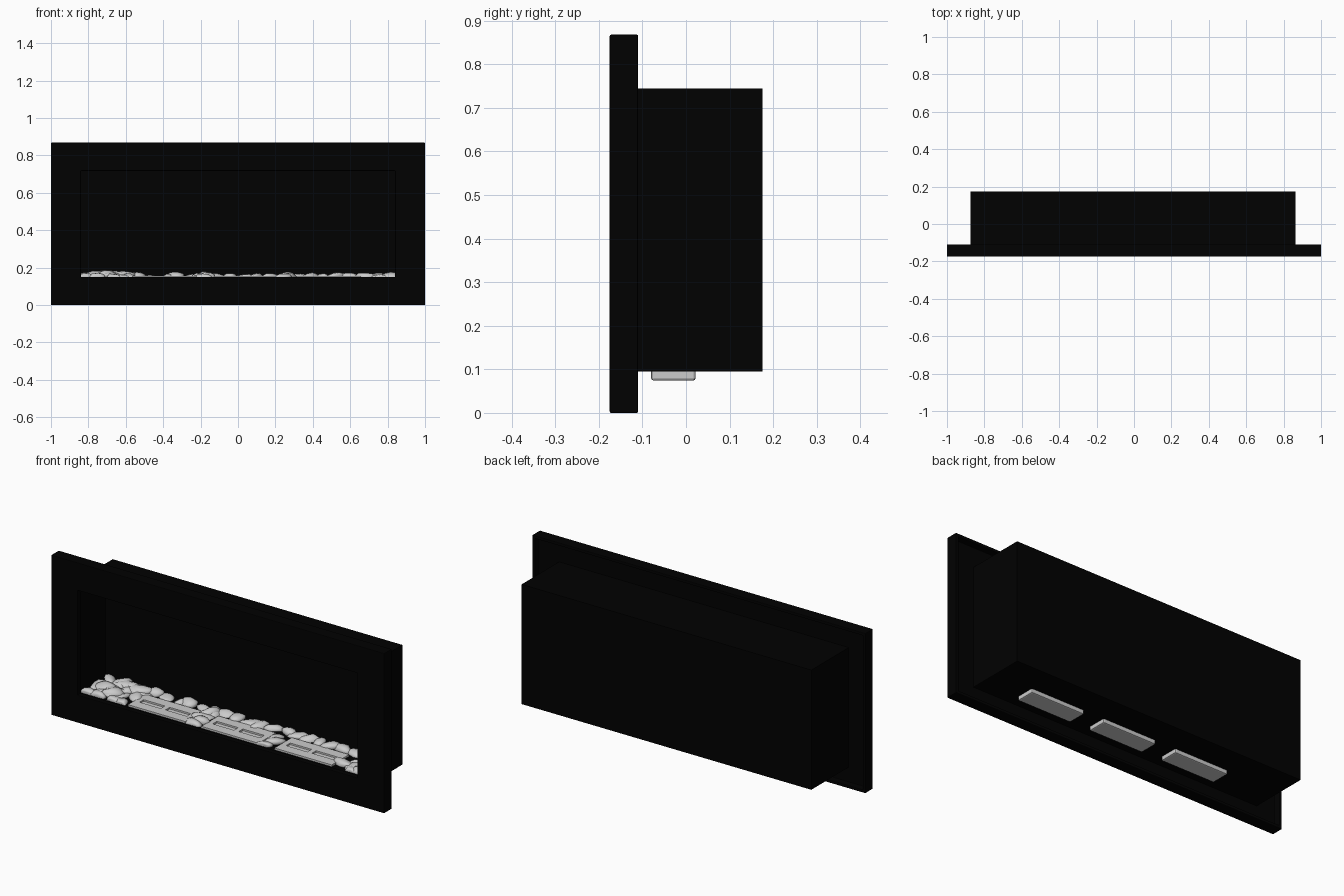
import bpy, bmesh, math, random
from mathutils import Vector, Matrix, noise

if "Cube" in bpy.data.objects:
    bpy.data.objects.remove(bpy.data.objects["Cube"])

random.seed(7)


def material(name, r, g, b):
    m = bpy.data.materials.new(name)
    m.diffuse_color = (r, g, b, 1)
    m.use_nodes = True
    m.node_tree.nodes["Principled BSDF"].inputs["Base Color"].default_value = m.diffuse_color
    return m


BLACK = material("matte_black", 0.0003, 0.0003, 0.0003)
GREY = material("pale_grey", 0.6, 0.6, 0.6)


def make_object(name, bm, mat, bevel=0.0, smooth=False, recalc=True):
    if recalc:
        bmesh.ops.recalc_face_normals(bm, faces=bm.faces)
    me = bpy.data.meshes.new(name)
    bm.to_mesh(me)
    bm.free()
    me.materials.append(mat)
    for p in me.polygons:
        p.use_smooth = smooth
    ob = bpy.data.objects.new(name, me)
    bpy.context.collection.objects.link(ob)
    if bevel:
        mod = ob.modifiers.new("bevel", 'BEVEL')
        mod.width = bevel
        mod.segments = 2
        mod.limit_method = 'ANGLE'
    return ob


def add_box(bm, x0, x1, y0, y1, z0, z1):
    mat = Matrix.Translation(((x0 + x1) / 2, (y0 + y1) / 2, (z0 + z1) / 2)) \
        @ Matrix.Diagonal((x1 - x0, y1 - y0, z1 - z0, 1))
    return bmesh.ops.create_cube(bm, size=1, matrix=mat)["verts"]


def open_front(bm):
    bm.normal_update()
    front = [f for f in bm.faces if f.normal.y < -0.9]
    bmesh.ops.delete(bm, geom=front, context='FACES_ONLY')


# front surround: ring with the viewing opening, hollowed at the back behind a rim
bm = bmesh.new()


def loop(x, z0, z1, y):
    return [bm.verts.new(c) for c in ((-x, y, z0), (x, y, z0), (x, y, z1), (-x, y, z1))]


W, FLOOR, CEIL = 0.84, 0.15, 0.718
FRONT, WEB, RIM, T = -0.175, -0.145, -0.11, 0.016
rings = [loop(1, 0, 0.868, FRONT), loop(1, 0, 0.868, RIM),
         loop(1 - T, T, 0.868 - T, RIM), loop(1 - T, T, 0.868 - T, WEB),
         loop(W, FLOOR, CEIL, WEB), loop(W, FLOOR, CEIL, FRONT)]
for k in range(len(rings)):
    a, b = rings[k], rings[(k + 1) % len(rings)]
    for i in range(4):
        j = (i + 1) % 4
        bm.faces.new((a[i], a[j], b[j], b[i]))
make_object("front_surround", bm, BLACK, bevel=0.003)

# firebox: outer sheet case behind the surround
bm = bmesh.new()
add_box(bm, -0.875, 0.864, WEB, 0.175, 0.095, 0.745)
open_front(bm)
make_object("firebox_case", bm, BLACK, recalc=False)

# inner liner: shallow chamber behind the opening, faces turned inward
LW, BACK = 0.853, 0.082
bm = bmesh.new()
add_box(bm, -LW, LW, WEB, BACK, FLOOR - 0.004, CEIL + 0.01)
open_front(bm)
bmesh.ops.reverse_faces(bm, faces=bm.faces)
make_object("chamber_liner", bm, BLACK, recalc=False)

# burner trays: body hanging through the floor, slotted flange on top
TRAYS = (-0.395, 0.045, 0.485)
BY, TY, TOP = -0.029, -0.06, 0.156
for n, cx in enumerate(TRAYS):
    bm = bmesh.new()
    add_box(bm, cx - 0.16, cx + 0.16, BY - 0.051, BY + 0.051, 0.074, 0.146)
    make_object(f"burner_body_{n + 1}", bm, GREY, bevel=0.006)
    bm = bmesh.new()
    for s in (-1, 1):
        y = TY + s * 0.046
        add_box(bm, cx - 0.172, cx + 0.172, y - 0.028, y + 0.028, 0.143, TOP)
    for x, w in ((-0.157, 0.015), (0, 0.014), (0.157, 0.015)):
        add_box(bm, cx + x - w, cx + x + w, TY - 0.018, TY + 0.018, 0.143, TOP)
    # slot bottoms
    add_box(bm, cx - 0.15, cx + 0.15, TY - 0.02, TY + 0.02, 0.138, 0.147)
    make_object(f"burner_flange_{n + 1}", bm, GREY)


# pebble bed: lumpy stones scattered around the trays
def add_stone(bm, pos, rx, ry, rz):
    rot = Matrix.Rotation(random.uniform(0, math.pi), 3, 'Z') \
        @ Matrix.Rotation(random.uniform(-0.3, 0.3), 3, 'X')
    seed = Vector((random.random(), random.random(), random.random())) * 50
    for v in bmesh.ops.create_icosphere(bm, subdivisions=2, radius=1)["verts"]:
        p = v.co * (1 + 0.3 * noise.noise(v.co * 1.1 + seed))
        p = pos + rot @ Vector((p.x * rx, p.y * ry, p.z * rz))
        v.co = (min(max(p.x, -LW + 0.002), LW - 0.002),
                min(max(p.y, -0.135), BACK + 0.015), max(p.z, 0.125))


def over_tray(x, y):
    return y < 0.022 and any(abs(x - c) < 0.195 for c in TRAYS)


bm = bmesh.new()
for row in range(5):
    for col in range(24):
        x = -0.815 + col * 0.0709 + random.uniform(-0.018, 0.018)
        y = -0.115 + row * 0.043 + random.uniform(-0.008, 0.008)
        if over_tray(x, y):
            continue
        z = 0.146 + random.uniform(-0.004, 0.006)
        add_stone(bm, Vector((x, y, z)), random.uniform(0.048, 0.066),
                  random.uniform(0.03, 0.042), random.uniform(0.016, 0.028))
# taller heap on the left
for k in range(9):
    x, y = random.uniform(-0.77, -0.61), random.uniform(-0.08, 0.05)
    add_stone(bm, Vector((x, y, 0.16)), random.uniform(0.05, 0.07),
              random.uniform(0.035, 0.045), random.uniform(0.02, 0.028))
make_object("pebble_bed", bm, GREY, smooth=True)
